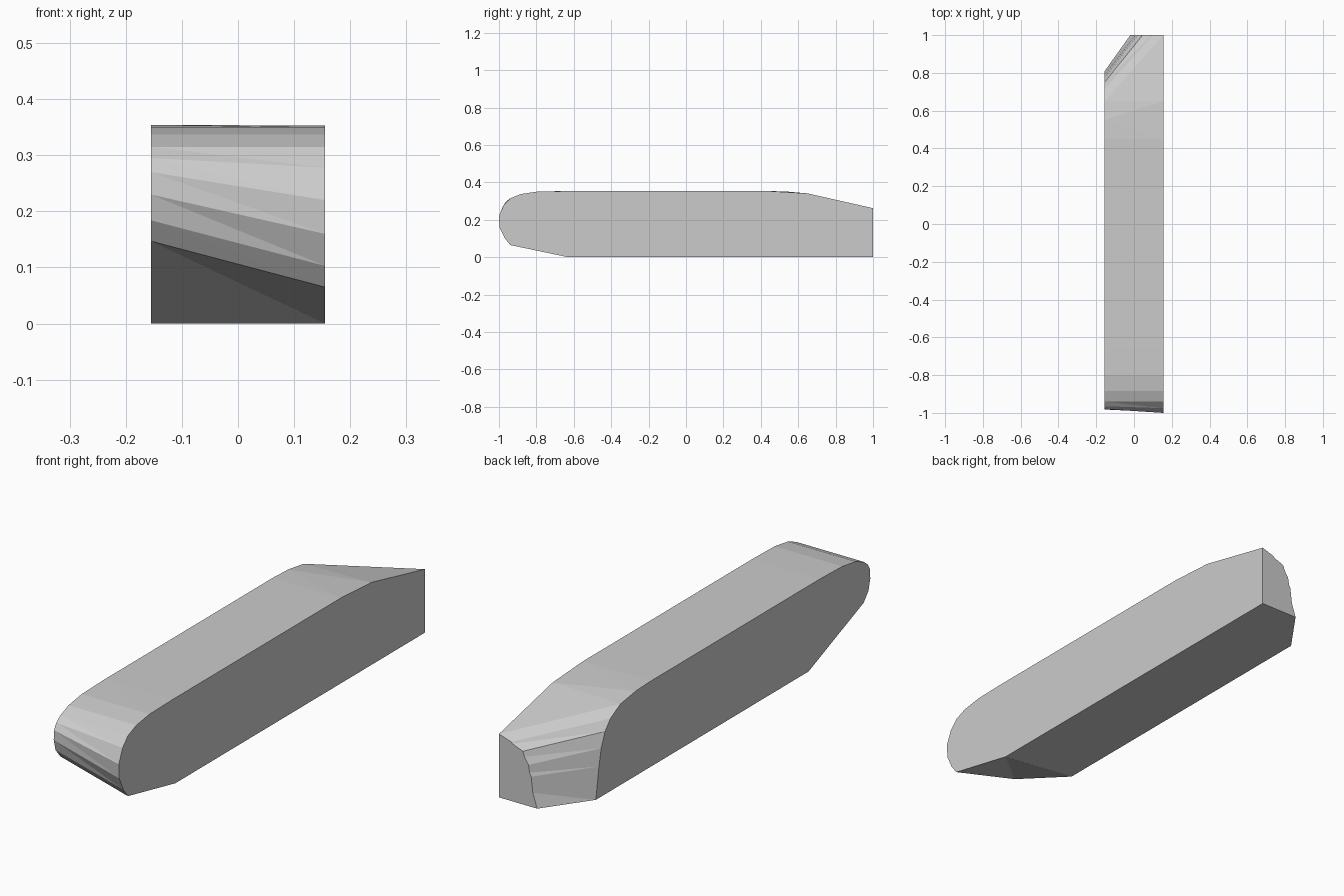
import bpy
import bmesh

cube = bpy.data.objects.get("Cube")
if cube:
    bpy.data.objects.remove(cube, do_unlink=True)

HALF_WIDTH = 0.155
BACK = 1.0

# Matching side outlines (y, z), from the front bottom corner over the nose to the back
right_outline = [
    (-.58, 0), (-.94, .147), (-.97, .184), (-.982, .23), (-.98, .27),
    (-.965, .295), (-.94, .315), (-.885, .337), (-.8, .35), (-.65, .354),
    (.45, .354), (.55, .35), (.65, .335), (.715, .3), (.75, .26),
    (.775, .2), (.79, .13), (.81, 0),
]
# The left outline runs past the back plane and is trimmed there
left_outline = [
    (-.63, 0), (-.94, .065), (-.97, .103), (-.997, .16), (-1, .22),
    (-.975, .278), (-.94, .315), (-.885, .337), (-.8, .35), (-.65, .353),
    (.45, .353), (.65, .341), (1, .262), (1.063, .232), (1.136, .198),
    (1.173, .147), (1.19, .12), (1.245, 0),
]

material = bpy.data.materials.new("light_grey")
material.use_nodes = True
grey = (0.6, 0.6, 0.6, 1)
material.diffuse_color = grey
material.node_tree.nodes["Principled BSDF"].inputs["Base Color"].default_value = grey

# Skin the two outlines with triangles
bm = bmesh.new()
right = [bm.verts.new((-HALF_WIDTH, y, z)) for y, z in right_outline]
left = [bm.verts.new((HALF_WIDTH, y, z)) for y, z in left_outline]
count = len(right)
for i in range(count):
    j = (i + 1) % count
    bm.faces.new((right[i], right[j], left[i]))
    bm.faces.new((right[j], left[j], left[i]))
bm.faces.new(right)
bm.faces.new(left)
bmesh.ops.recalc_face_normals(bm, faces=bm.faces[:])

# Trim the back flat and cap it
cut = bmesh.ops.bisect_plane(
    bm, geom=bm.verts[:] + bm.edges[:] + bm.faces[:], dist=1e-5,
    plane_co=(0, BACK, 0), plane_no=(0, 1, 0), clear_outer=True)
rim = [e for e in bm.edges if e.is_boundary]
bmesh.ops.holes_fill(bm, edges=rim, sides=0)
bmesh.ops.recalc_face_normals(bm, faces=bm.faces[:])

mesh = bpy.data.meshes.new("tapered_block")
bm.to_mesh(mesh)
bm.free()
mesh.materials.append(material)
block = bpy.data.objects.new("tapered_block", mesh)
bpy.context.collection.objects.link(block)
